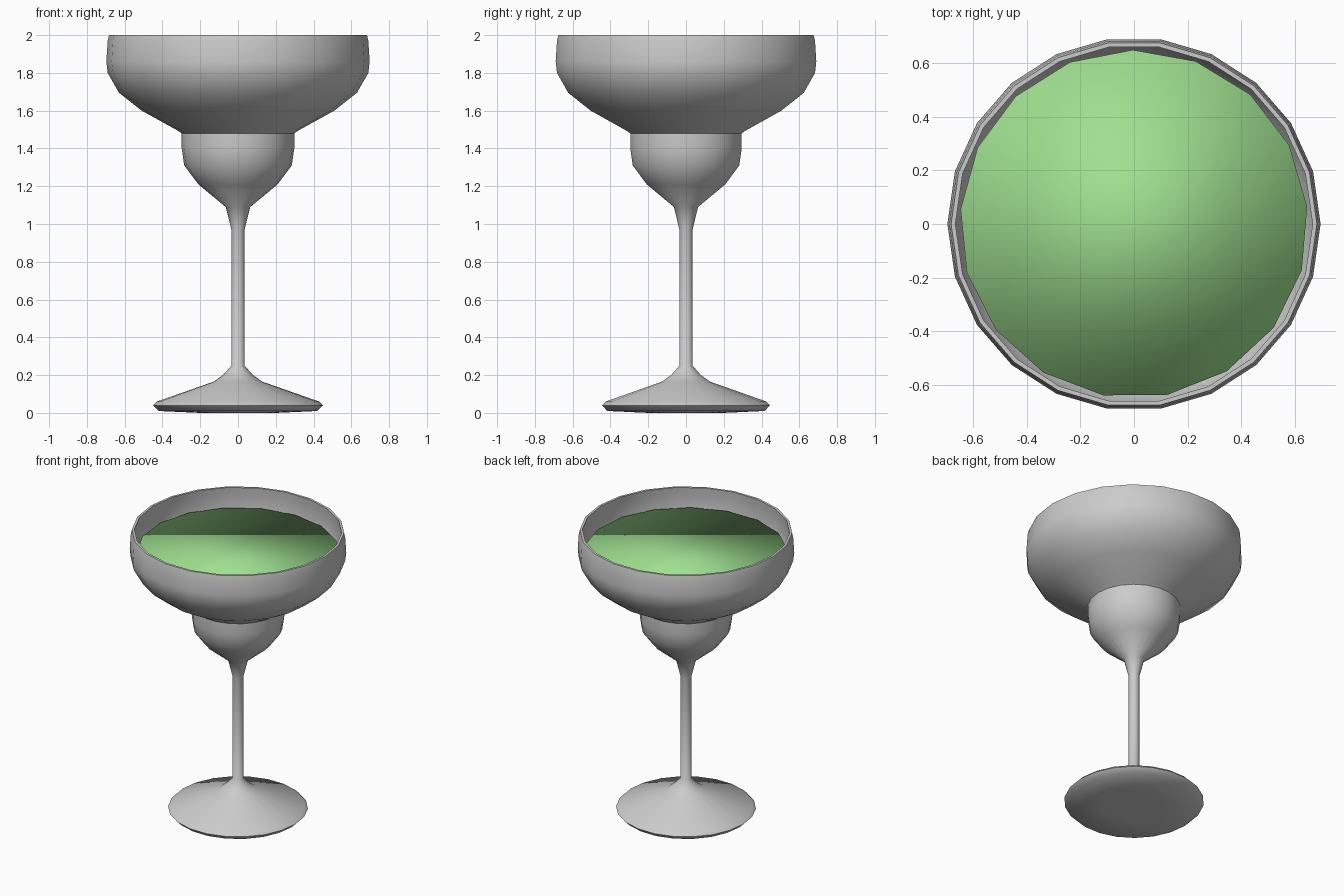
import bpy, bmesh, math

if "Cube" in bpy.data.objects:
    bpy.data.objects.remove(bpy.data.objects["Cube"])


def lathe(name, profile, sides, turn=0.0):
    """Revolve (radius, height) points around z; ends close with a flat cap."""
    bm = bmesh.new()
    rings = []
    for r, z in profile:
        rings.append([bm.verts.new((r * math.cos(turn + 2 * math.pi * i / sides),
                                    r * math.sin(turn + 2 * math.pi * i / sides), z))
                      for i in range(sides)])
    for a, b in zip(rings, rings[1:]):
        for i in range(sides):
            j = (i + 1) % sides
            bm.faces.new((a[i], a[j], b[j], b[i]))
    bm.faces.new(rings[0][::-1])
    bm.faces.new(rings[-1])
    bmesh.ops.recalc_face_normals(bm, faces=bm.faces)
    mesh = bpy.data.meshes.new(name)
    bm.to_mesh(mesh)
    bm.free()
    obj = bpy.data.objects.new(name, mesh)
    bpy.context.collection.objects.link(obj)
    for p in mesh.polygons:
        p.use_smooth = True
    return obj


# Glass: foot, stem, bulb and bowl outside, then back down the inside
outside = [(0.20, 0.0), (0.42, 0.01), (0.45, 0.04), (0.43, 0.06), (0.13, 0.165),
           (0.08, 0.2), (0.035, 0.25), (0.035, 0.97), (0.065, 1.09),
           (0.21, 1.21), (0.285, 1.31), (0.298, 1.40), (0.298, 1.48),
           (0.32, 1.495), (0.51, 1.60), (0.63, 1.695), (0.69, 1.80),
           (0.697, 1.86), (0.69, 1.97), (0.683, 2.0)]
inside = [(0.667, 2.0), (0.672, 1.95), (0.675, 1.86), (0.665, 1.80),
          (0.61, 1.71), (0.50, 1.625), (0.30, 1.515), (0.275, 1.48),
          (0.275, 1.40), (0.262, 1.32), (0.19, 1.23), (0.04, 1.11)]
glass = lathe("glass", outside + inside, 22)
bpy.context.view_layer.objects.active = glass
glass.select_set(True)
bpy.ops.object.shade_smooth_by_angle(angle=math.radians(50))

# Drink: closed volume with a flat top
drink = lathe("drink", [(0.03, 1.13), (0.18, 1.24), (0.25, 1.33), (0.265, 1.48),
                        (0.29, 1.53), (0.48, 1.635), (0.59, 1.72),
                        (0.64, 1.80), (0.65, 1.865)], 17, 0.1)
green = bpy.data.materials.new("green_drink")
green.diffuse_color = (0.35, 0.75, 0.28, 1)
green.use_nodes = True
green.node_tree.nodes["Principled BSDF"].inputs["Base Color"].default_value = green.diffuse_color
drink.data.materials.append(green)
